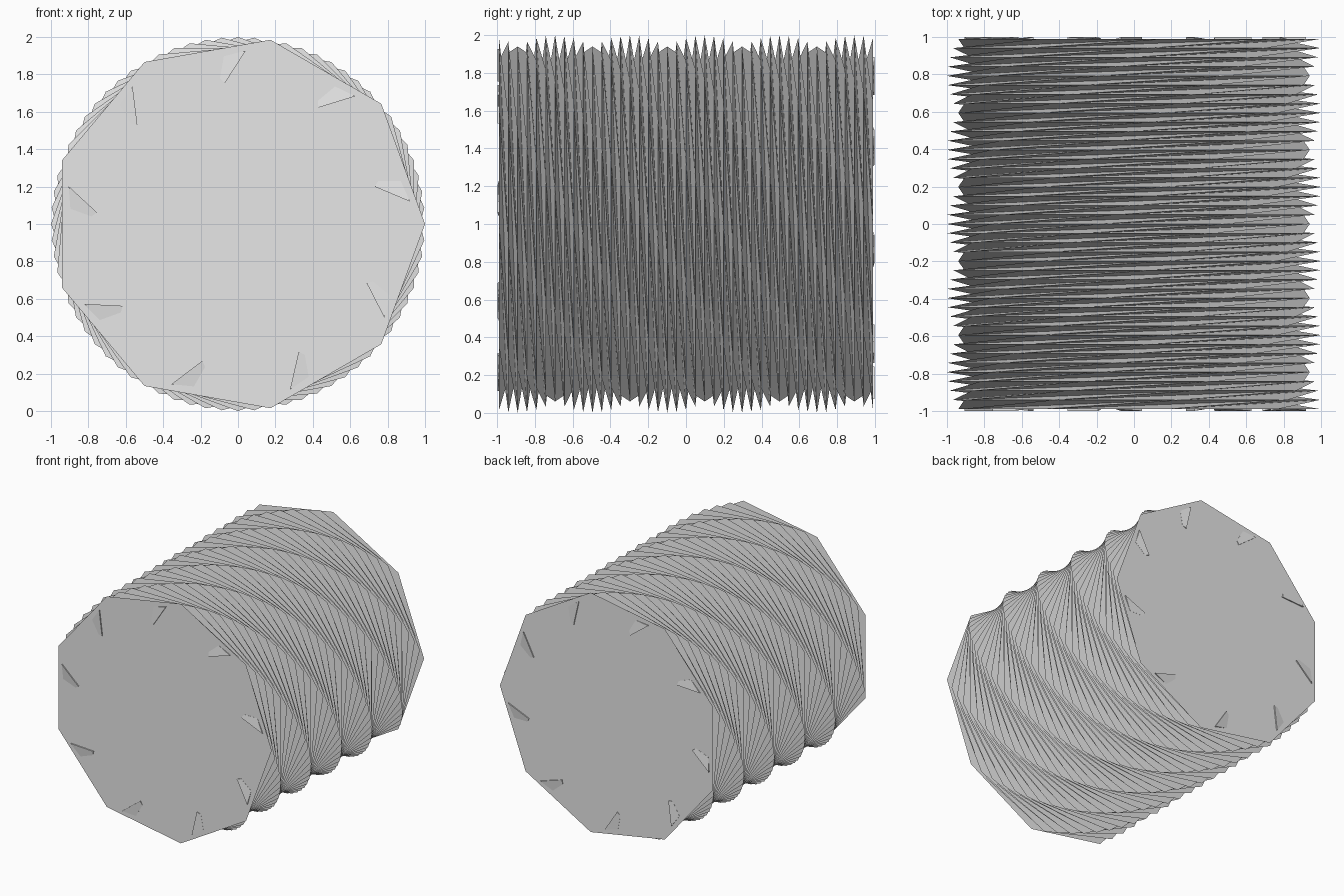
import bpy, bmesh, math

if "Cube" in bpy.data.objects:
    bpy.data.objects.remove(bpy.data.objects["Cube"])

SIDES, LAYERS = 9, 40          # nine-sided section, forty slices
RADIUS, HALF = 1.0, 0.99
TWIST = -45                    # degrees of turn per slice

grey = bpy.data.materials.new("plain grey")
grey.diffuse_color = (0.8, 0.8, 0.8, 1)
grey.use_nodes = True
grey.node_tree.nodes["Principled BSDF"].inputs["Base Color"].default_value = grey.diffuse_color


def make_object(name, bm):
    mesh = bpy.data.meshes.new(name)
    bm.to_mesh(mesh)
    bm.free()
    mesh.materials.append(grey)
    ob = bpy.data.objects.new(name, mesh)
    bpy.context.collection.objects.link(ob)
    return ob


# Twisted prism: stacked polygon rings joined across a steep twist
bm = bmesh.new()
rings = []
for k in range(LAYERS + 1):
    y = -HALF + 2 * HALF * k / LAYERS
    ring = []
    for i in range(SIDES):
        a = math.radians(360 / SIDES * i + TWIST * k)
        ring.append(bm.verts.new((RADIUS * math.cos(a), y, 1 + RADIUS * math.sin(a))))
    rings.append(ring)
for r0, r1 in zip(rings, rings[1:]):
    for i in range(SIDES):
        j = (i + 1) % SIDES
        bm.faces.new((r0[j], r0[i], r1[i]))
        bm.faces.new((r0[j], r1[i], r1[j]))
bm.faces.new(rings[0])
bm.faces.new(rings[-1][::-1])
make_object("twisted_column", bm)

# Shallow slanted wedges around each end cap: (x, z, height above cap)
WEDGE = [(0.73, 0.20, 0.009), (0.92, 0.12, 0.009), (0.87, 0.23, 0.001), (0.75, 0.23, 0.001)]


def cap_wedges(name, end):
    bm = bmesh.new()
    for n in range(SIDES):
        a = math.radians(360 / SIDES * n)
        top, base = [], []
        for x, z, h in WEDGE:
            px = x * math.cos(a) - z * math.sin(a)
            pz = x * math.sin(a) + z * math.cos(a)
            # the far end is the near end turned half round the x axis
            top.append(bm.verts.new((px, end * (HALF + h), 1 - end * pz)))
            base.append(bm.verts.new((px, end * HALF, 1 - end * pz)))
        bm.faces.new(top)
        for i in range(4):
            j = (i + 1) % 4
            bm.faces.new((top[j], top[i], base[i], base[j]))
    bmesh.ops.recalc_face_normals(bm, faces=bm.faces)
    make_object(name, bm)


cap_wedges("front_cap_wedges", -1)
cap_wedges("back_cap_wedges", 1)
